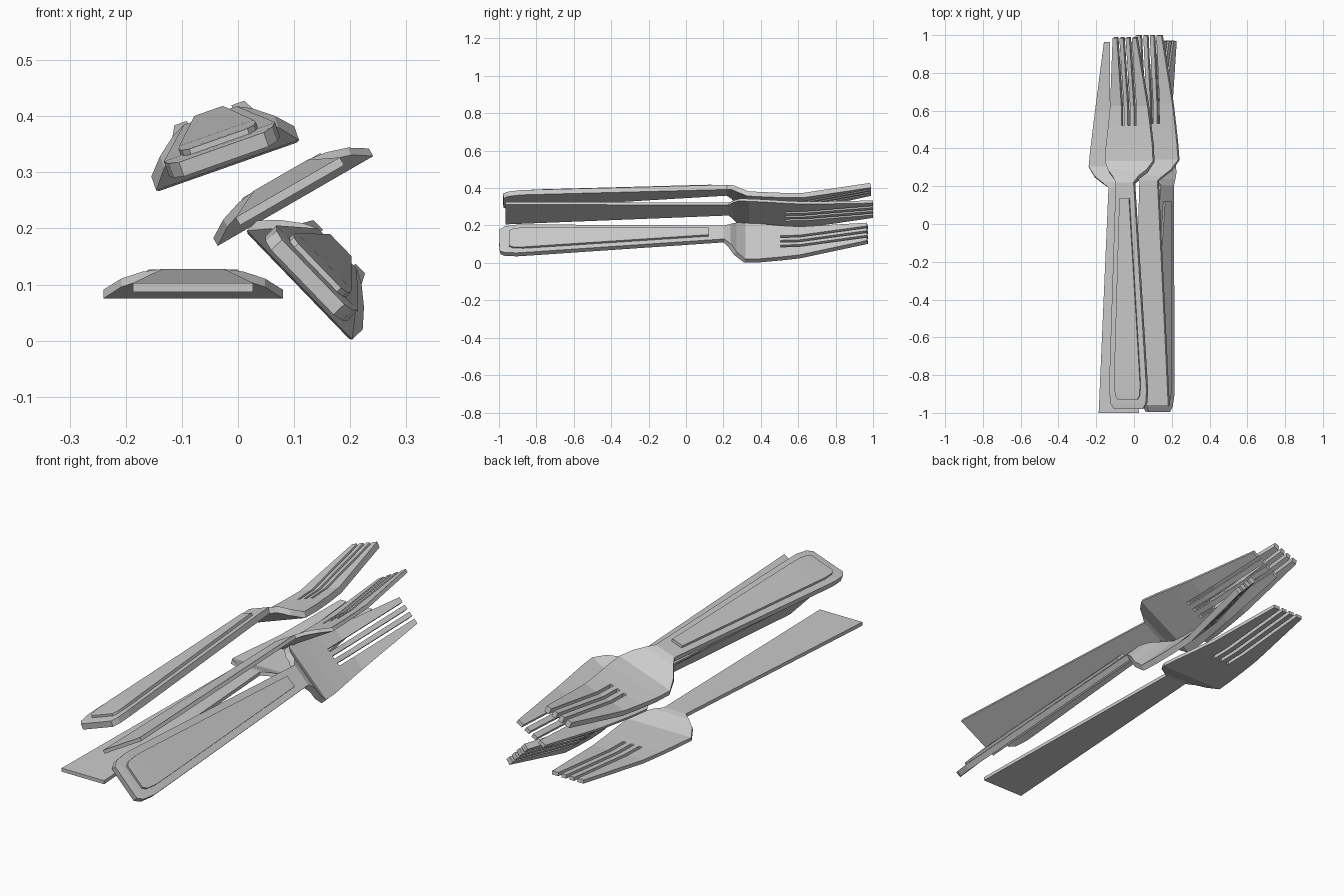
import bpy, bmesh
from math import radians

if "Cube" in bpy.data.objects:
    bpy.data.objects.remove(bpy.data.objects["Cube"])


def sheet(name, rows, cols, thick, slot_from=None):
    """Rows of (y, half width, z); cols are inner column positions; thickened upward."""
    bm = bmesh.new()
    grid = []
    for y, h, z in rows:
        k = min(1, h / 0.085)
        if slot_from is not None and y > slot_from:
            k = 1
        xs = [-h] + [c * k for c in cols] + [h]
        grid.append([bm.verts.new((x, y, z)) for x in xs])
    for r in range(len(rows) - 1):
        for c in range(len(cols) + 1):
            # every second column is a gap between tines
            if slot_from is not None and rows[r][0] >= slot_from and c % 2:
                continue
            a, b = grid[r], grid[r + 1]
            bm.faces.new((a[c], a[c + 1], b[c + 1], b[c]))
    loose = [v for v in bm.verts if not v.link_faces]
    bmesh.ops.delete(bm, geom=loose, context='VERTS')
    mesh = bpy.data.meshes.new(name)
    bm.to_mesh(mesh)
    bm.free()
    ob = bpy.data.objects.new(name, mesh)
    bpy.context.collection.objects.link(ob)
    mod = ob.modifiers.new("thickness", 'SOLIDIFY')
    mod.thickness = thick
    mod.offset = 1
    return ob


def place(ob, loc, roll):
    ob.location = loc
    ob.rotation_euler = (0, -radians(roll), 0)


def slot_cols(spacing, width):
    return [s * spacing + d * width / 2 for s in (-1, 0, 1) for d in (-1, 1)]


ROOT = 0.515

# plain fork: flat flared handle, shallow head
plain_rows = [
    (-0.982, 0.107, 0.012), (0.21, 0.055, 0.037),
    (0.235, 0.09, 0.033), (0.265, 0.128, 0.021), (0.32, 0.16, 0.0),
    (0.41, 0.152, 0.0), (ROOT, 0.139, 0.0), (0.62, 0.126, 0.002), (0.982, 0.079, 0.036)]

# ornate fork: thicker, rounded handle end, deeper head
ornate_rows = [
    (-0.982, 0.08, 0.010), (-0.955, 0.098, 0.014), (-0.89, 0.105, 0.020),
    (-0.80, 0.101, 0.024), (0.21, 0.050, 0.070),
    (0.235, 0.075, 0.062), (0.265, 0.108, 0.036), (0.32, 0.135, 0.003),
    (0.41, 0.130, 0.0), (ROOT, 0.117, 0.0), (0.62, 0.105, 0.004), (0.982, 0.066, 0.075)]

# raised panel on the ornate handle
panel_rows = [
    (-0.935, 0.055, 0.041), (-0.915, 0.068, 0.043), (-0.86, 0.073, 0.047),
    (-0.78, 0.070, 0.052), (0.13, 0.027, 0.0935)]

for name, loc, roll in (("plain_fork_bottom", (-0.08, -0.018, 0.075), 0),
                        ("plain_fork_middle", (0.1025, 0.018, 0.249), 30)):
    place(sheet(name, plain_rows, slot_cols(0.040, 0.016), 0.016, ROOT), loc, roll)

for name, loc, roll in (("ornate_fork_side", (0.1075, -0.010, 0.097), -46),
                        ("ornate_fork_top", (-0.0175, 0.007, 0.310), 19.4)):
    place(sheet(name, ornate_rows, slot_cols(0.035, 0.014), 0.027, ROOT), loc, roll)
    place(sheet(name + "_panel", panel_rows, [], 0.012), loc, roll)
